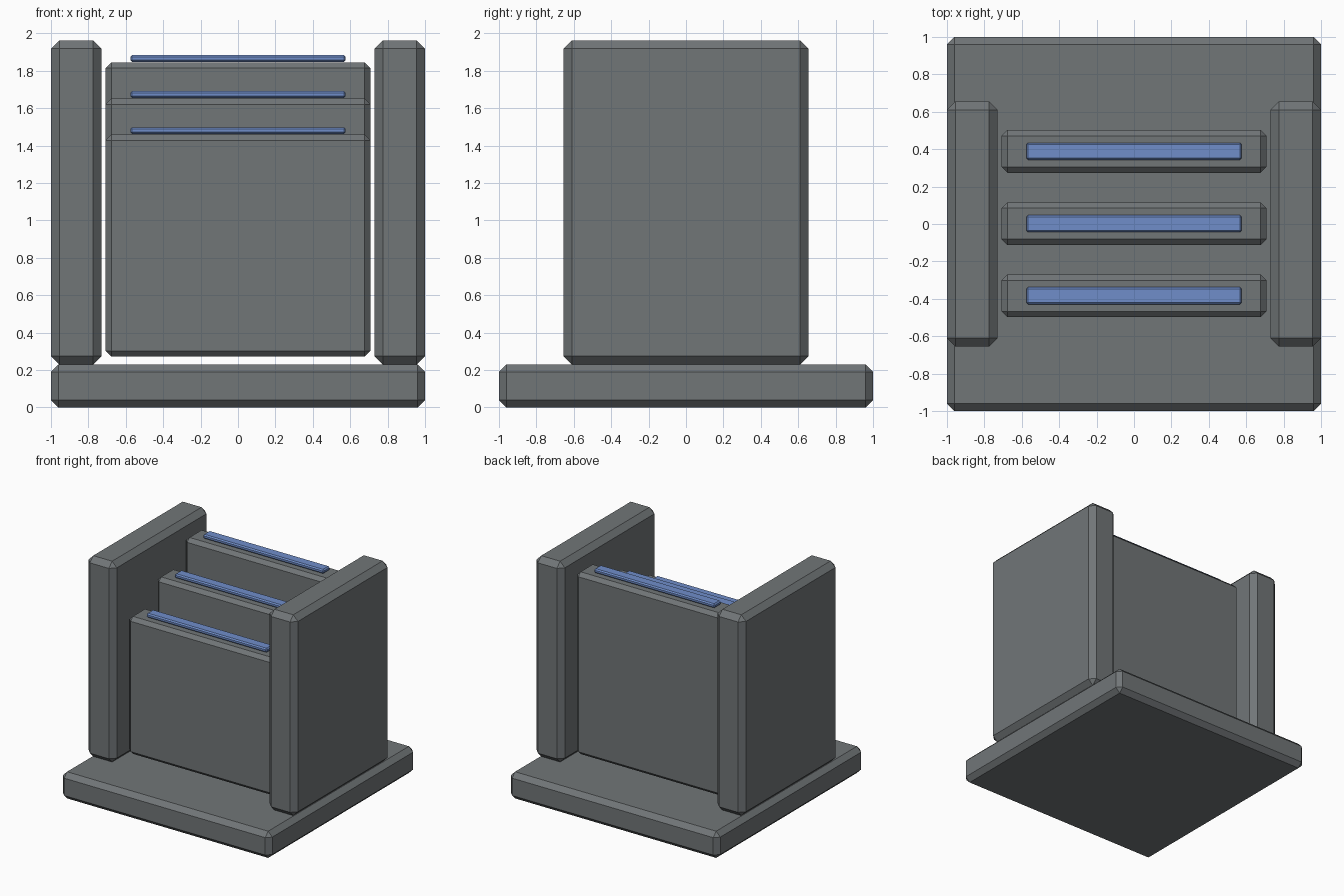
import bpy, bmesh

if "Cube" in bpy.data.objects:
    bpy.data.objects.remove(bpy.data.objects["Cube"])


def material(name, rgb):
    m = bpy.data.materials.new(name)
    m.diffuse_color = (*rgb, 1.0)
    m.use_nodes = True
    m.node_tree.nodes["Principled BSDF"].inputs["Base Color"].default_value = m.diffuse_color
    return m


GREY = material("dark_grey", (0.165, 0.18, 0.187))
BLUE = material("light_blue", (0.16, 0.27, 0.59))


def chamfered_box(name, lo, hi, bevel, mat):
    """Axis-aligned box between two corners with every edge chamfered."""
    bm = bmesh.new()
    bmesh.ops.create_cube(bm, size=1.0)
    for v in bm.verts:
        v.co = [(a + b) / 2 + c * (b - a) for a, b, c in zip(lo, hi, v.co)]
    bmesh.ops.bevel(bm, geom=bm.edges[:], offset=bevel, segments=1,
                    profile=0.5, affect='EDGES')
    bmesh.ops.recalc_face_normals(bm, faces=bm.faces[:])
    me = bpy.data.meshes.new(name)
    bm.to_mesh(me)
    bm.free()
    me.materials.append(mat)
    ob = bpy.data.objects.new(name, me)
    bpy.context.collection.objects.link(ob)
    return ob


# Base slab
chamfered_box("base", (-1, -1, 0), (1, 1, 0.23), 0.04, GREY)

# Side walls
for side, x0, x1 in (("left", -1.0, -0.73), ("right", 0.73, 1.0)):
    chamfered_box(side + "_wall", (x0, -0.655, 0.23), (x1, 0.655, 1.963),
                  0.045, GREY)

# Three upright panels rising towards the back, each with a blue light strip
for i, label in enumerate(("front", "middle", "back")):
    y = -0.384 + 0.386 * i
    top = 1.459 + 0.193 * i
    chamfered_box(label + "_panel", (-0.708, y - 0.114, 0.272),
                  (0.708, y + 0.114, top), 0.031, GREY)
    chamfered_box(label + "_light_strip", (-0.576, y - 0.046, top + 0.003),
                  (0.576, y + 0.046, top + 0.039), 0.01, BLUE)
